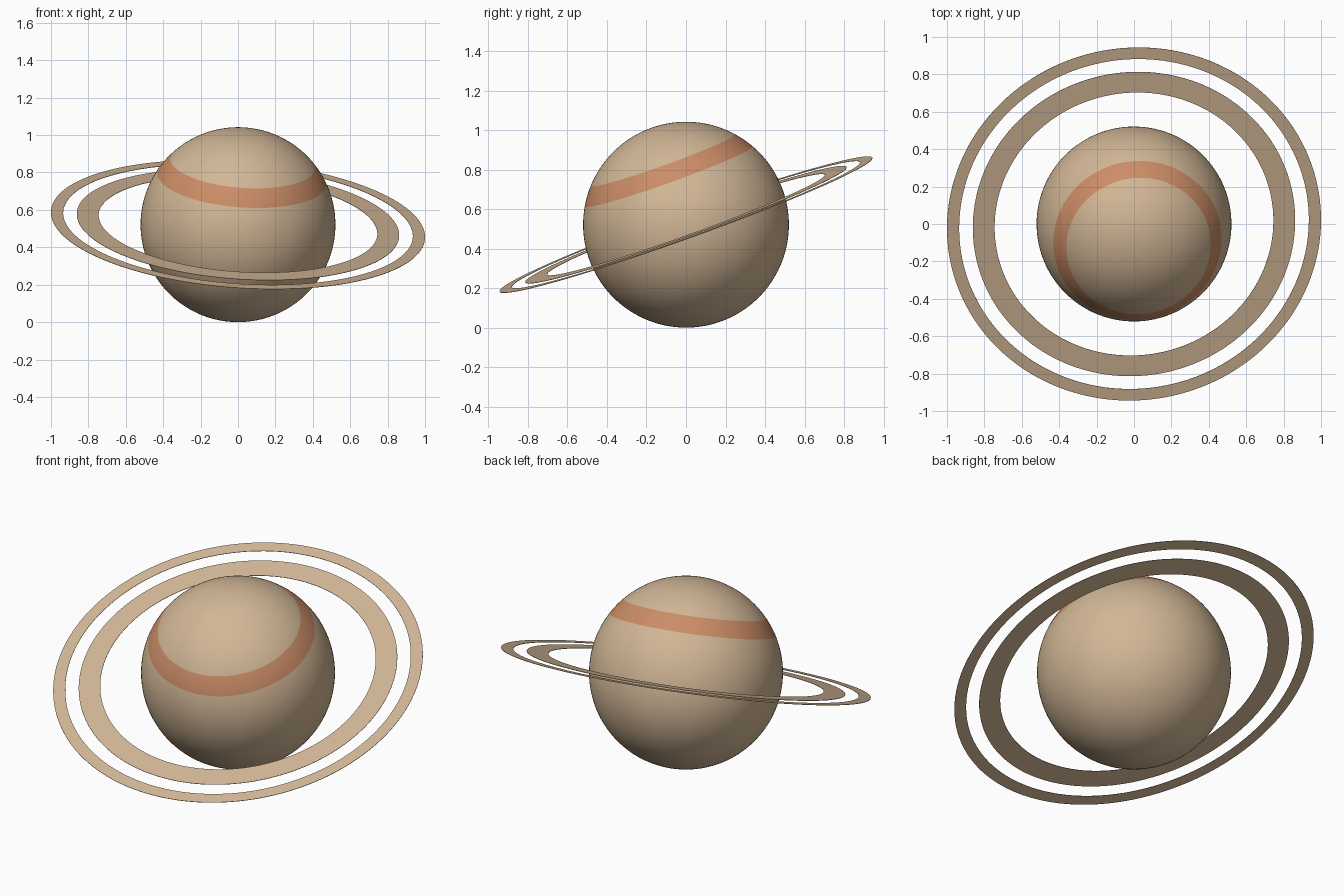
import bpy, bmesh, math
from mathutils import Vector

if "Cube" in bpy.data.objects:
    bpy.data.objects.remove(bpy.data.objects["Cube"])

RADIUS = 0.521
CENTER = Vector((0, 0, RADIUS))
AXIS = Vector((0.07, -0.337, 0.939)).normalized()
TILT = Vector((0, 0, 1)).rotation_difference(AXIS)


def material(name, rgb):
    m = bpy.data.materials.new(name)
    m.diffuse_color = (*rgb, 1)
    m.use_nodes = True
    m.node_tree.nodes["Principled BSDF"].inputs["Base Color"].default_value = m.diffuse_color
    return m


tan = material("sandy tan", (0.64, 0.47, 0.305))
rust = material("rusty orange", (0.60, 0.265, 0.135))


def finish(name, bm, mats, smooth):
    me = bpy.data.meshes.new(name)
    bmesh.ops.recalc_face_normals(bm, faces=bm.faces)
    for f in bm.faces:
        f.smooth = smooth
    bm.to_mesh(me)
    bm.free()
    for m in mats:
        me.materials.append(m)
    ob = bpy.data.objects.new(name, me)
    bpy.context.collection.objects.link(ob)
    ob.location = CENTER
    ob.rotation_mode = 'QUATERNION'
    ob.rotation_quaternion = TILT
    return ob


# planet globe with a painted latitude band
bm = bmesh.new()
bmesh.ops.create_uvsphere(bm, u_segments=128, v_segments=90, radius=RADIUS)
for f in bm.faces:
    c = f.calc_center_median()
    lat = math.degrees(math.asin(c.z / c.length))
    f.material_index = 1 if 30 < lat < 42 else 0
finish("planet", bm, [tan, rust], True)


# thin flat rings around the tilted equator
def ring(name, r_in, r_out, thick=0.002, n=160):
    bm = bmesh.new()
    loops = []
    for i in range(n):
        a = math.tau * i / n
        loops.append([bm.verts.new((r * math.cos(a), r * math.sin(a), z))
                      for r, z in ((r_in, -thick / 2), (r_out, -thick / 2),
                                   (r_out, thick / 2), (r_in, thick / 2))])
    for i in range(n):
        p, q = loops[i], loops[(i + 1) % n]
        for k in range(4):
            bm.faces.new((p[k], q[k], q[(k + 1) % 4], p[(k + 1) % 4]))
    finish(name, bm, [tan], False)


ring("inner_ring", 0.747, 0.864)
ring("outer_ring", 0.937, 1.0024)
